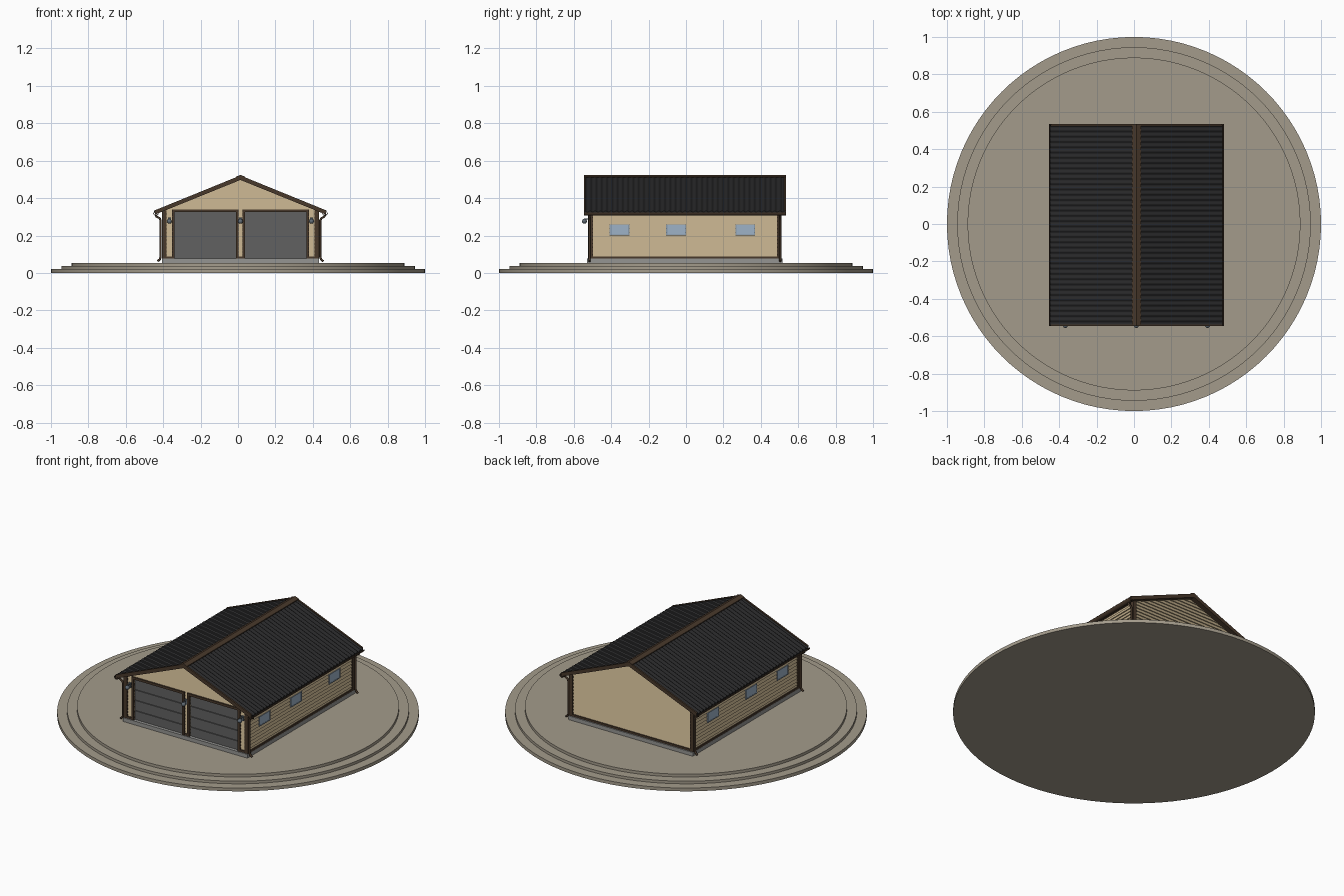
import bpy, bmesh, math
from mathutils import Vector

if "Cube" in bpy.data.objects:
    bpy.data.objects.remove(bpy.data.objects["Cube"])

XC, YC = 0.013, -0.006         # house centre
HW, HL = 0.41, 0.505           # half width / half length of the walls
SLOPE, RIDGE = 0.405, 0.517    # roof pitch and ridge height
EAVE, RL = 0.455, 0.54         # roof half width / half length


def mat(name, r, g, b):
    m = bpy.data.materials.new(name)
    m.diffuse_color = (r, g, b, 1)
    m.use_nodes = True
    m.node_tree.nodes["Principled BSDF"].inputs["Base Color"].default_value = m.diffuse_color
    return m


STONE = mat("stone", .37, .33, .26)
CONCRETE = mat("concrete", .3, .3, .29)
SIDING = mat("siding", .52, .41, .25)
BROWN = mat("brown_trim", .065, .04, .024)
ROOF = mat("roof_metal", .02, .02, .021)
DOOR = mat("door_grey", .12, .12, .12)
GLASS = mat("glass", .34, .45, .57)
FRAME = mat("window_frame", .25, .32, .4)
LAMP = mat("lamp_metal", .12, .15, .18)


def finish(name, bm, m, house=True):
    bmesh.ops.recalc_face_normals(bm, faces=bm.faces[:])
    me = bpy.data.meshes.new(name)
    bm.to_mesh(me)
    bm.free()
    ob = bpy.data.objects.new(name, me)
    bpy.context.collection.objects.link(ob)
    me.materials.append(m)
    if house:
        ob.location = (XC, YC, 0)
    return ob


def loft(bm, a, b):
    """Solid between two matching outlines."""
    va = [bm.verts.new(p) for p in a]
    vb = [bm.verts.new(p) for p in b]
    n = len(va)
    bm.faces.new(va)
    bm.faces.new(vb[::-1])
    for i in range(n):
        bm.faces.new((va[i], vb[i], vb[(i + 1) % n], va[(i + 1) % n]))


def prism(bm, prof, y0, y1):
    """Extrude an xz outline along y."""
    loft(bm, [(x, y0, z) for x, z in prof], [(x, y1, z) for x, z in prof])


def box(bm, x0, x1, y0, y1, z0, z1):
    prism(bm, [(x0, z0), (x1, z0), (x1, z1), (x0, z1)], y0, y1)


def shade(ob):
    bpy.ops.object.select_all(action='DESELECT')
    ob.select_set(True)
    bpy.context.view_layer.objects.active = ob
    bpy.ops.object.shade_smooth_by_angle(angle=math.radians(40))


def top_z(u):
    return RIDGE - SLOPE * abs(u)


# Stepped round base
for i, (r, z0, z1) in enumerate([(1, 0, .02), (.945, .02, .036), (.89, .036, .053)]):
    bm = bmesh.new()
    bmesh.ops.create_cone(bm, cap_ends=True, segments=96, radius1=r, radius2=r, depth=z1 - z0)
    bmesh.ops.translate(bm, verts=bm.verts[:], vec=(0, 0, (z0 + z1) / 2))
    shade(finish(f"base_step_{i + 1}", bm, STONE, False))

# Foundation slab
bm = bmesh.new()
box(bm, -.42, .42, -.522, .522, .053, .076)
finish("foundation", bm, CONCRETE)

# Wall core
bm = bmesh.new()
zc = top_z(HW) - .015
prism(bm, [(-HW + .006, .076), (HW - .006, .076), (HW - .006, zc), (0, RIDGE - .015),
           (-HW + .006, zc)], -HL + .02, HL - .004)
finish("wall_core", bm, SIDING)

# Lapped siding boards on all four walls
bm = bmesh.new()
PITCH, LIP = .02, .006
doors_top, d0, d1 = .325, .024, .352


def half_at(z):
    return max(0.002, min(HW, (RIDGE - .015 - z) / SLOPE))


def gable_board(s, a0, b0, a1, b1, z0, z1):
    yi, yo = s * (HL - .03), s * HL
    loft(bm, [(a0, yi, z0), (b0, yi, z0), (b0, yo + s * LIP, z0), (a0, yo + s * LIP, z0)],
         [(a1, yi, z1), (b1, yi, z1), (b1, yo, z1), (a1, yo, z1)])


z = .08
while z < RIDGE - .02:
    z1 = min(z + PITCH, RIDGE - .016)
    w0, w1 = half_at(z), half_at(z1)
    gable_board(1, -w0, w0, -w1, w1, z, z1)
    if z < doors_top - .001:
        for a, b in ((-HW, -d1), (-d0, d0), (d1, HW)):
            gable_board(-1, a, b, a, b, z, z1)
    else:
        gable_board(-1, -w0, w0, -w1, w1, z, z1)
    if z1 < .335:
        for s in (-1, 1):
            prism(bm, [(s * (HW - .02), z), (s * (HW + LIP), z), (s * HW, z1),
                       (s * (HW - .02), z1)], -HL, HL)
    z += PITCH
finish("siding_boards", bm, SIDING)

# Corner posts and base trim
bm = bmesh.new()
for sx in (-1, 1):
    for sy in (-1, 1):
        x0, x1 = sorted((sx * .396, sx * .42))
        y0, y1 = sorted((sy * .492, sy * .516))
        box(bm, x0, x1, y0, y1, .076, .335)
    x0, x1 = sorted((sx * .40, sx * .419))
    box(bm, x0, x1, -.514, .514, .076, .088)
box(bm, -.419, .419, .49, .515, .076, .088)
for a, b in ((-.419, -d1), (-d0, d0), (d1, .419)):
    box(bm, a, b, -.515, -.49, .076, .088)
finish("corner_posts_and_base_trim", bm, BROWN)

# Garage doors: four sections with grooves, and their frames
for s, side in ((-1, "left"), (1, "right")):
    x0, x1 = sorted((s * d0, s * d1))
    bm = bmesh.new()
    h = (doors_top - .07) / 4
    for i in range(4):
        box(bm, x0, x1, -.503, -.485, .07 + i * h, .07 + (i + 1) * h - .005)
    box(bm, x0, x1, -.497, -.48, .07, doors_top)
    finish(f"garage_door_{side}", bm, DOOR)
    bm = bmesh.new()
    box(bm, x0 - .014, x0, -.518, -.485, .076, doors_top + .014)
    box(bm, x1, x1 + .014, -.518, -.485, .076, doors_top + .014)
    box(bm, x0, x1, -.518, -.485, doors_top, doors_top + .014)
    finish(f"door_frame_{side}", bm, BROWN)

# Side windows
bf, bg = bmesh.new(), bmesh.new()
for s in (-1, 1):
    for yc in (-.35, -.047, .323):
        x0, x1 = sorted((s * .40, s * .419))
        y0, y1 = yc - .053, yc + .053
        for q in ((y0, y0 + .006, .2, .26), (y1 - .006, y1, .2, .26),
                  (y0, y1, .2, .205), (y0, y1, .255, .26)):
            box(bf, x0, x1, *q)
        x0, x1 = sorted((s * .40, s * .4175))
        box(bg, x0, x1, y0 + .005, y1 - .005, .204, .256)
finish("window_frames", bf, FRAME)
finish("window_panes", bg, GLASS)

# Roof boards beneath the metal sheets
bm = bmesh.new()
prism(bm, [(-EAVE, top_z(EAVE) - .008), (0, RIDGE - .008), (EAVE, top_z(EAVE) - .008),
           (EAVE, top_z(EAVE) - .018), (0, RIDGE - .018), (-EAVE, top_z(EAVE) - .018)],
      -RL + .004, RL - .004)
finish("roof_boards", bm, BROWN)

# Corrugated roof sheets
WAVES, STEP = 38, 8
for s, side in ((-1, "left"), (1, "right")):
    bm = bmesh.new()
    prev = None
    for i in range(WAVES * STEP + 1):
        y = -RL + .004 + (2 * RL - .008) * i / (WAVES * STEP)
        dz = .004 * math.cos(2 * math.pi * i / STEP) - .002
        e = EAVE + .006
        row = [bm.verts.new((0, y, RIDGE + dz)), bm.verts.new((s * e, y, top_z(e) + dz)),
               bm.verts.new((s * e, y, top_z(e) - .009)), bm.verts.new((0, y, RIDGE - .009))]
        if prev:
            for k in range(4):
                bm.faces.new((prev[k], row[k], row[(k + 1) % 4], prev[(k + 1) % 4]))
        else:
            bm.faces.new(row)
        prev = row
    bm.faces.new(prev)
    shade(finish(f"roof_sheet_{side}", bm, ROOF))

# Ridge cap and barge boards
bm = bmesh.new()
c = .024
prism(bm, [(-c, top_z(c) + .002), (0, RIDGE + .002), (c, top_z(c) + .002),
           (c, top_z(c) + .007), (0, RIDGE + .007), (-c, top_z(c) + .007)], -RL, RL)
finish("ridge_cap", bm, BROWN)
bm = bmesh.new()
e = EAVE + .003
for y0 in (-RL, RL - .01):
    prism(bm, [(-e, top_z(e) + .003), (0, RIDGE + .004), (e, top_z(e) + .003),
               (e, top_z(e) - .02), (0, RIDGE - .02), (-e, top_z(e) - .02)], y0, y0 + .01)
finish("barge_boards", bm, BROWN)

# Half-round gutters
for s, side in ((-1, "left"), (1, "right")):
    bm = bmesh.new()
    arc = [math.pi + math.pi * i / 8 for i in range(9)]
    prof = [(s * .452 + .016 * math.cos(a), .324 + .018 * math.sin(a)) for a in arc]
    prof += [(s * .452 + .013 * math.cos(a), .324 + .015 * math.sin(a)) for a in arc[::-1]]
    prism(bm, prof, -RL, RL)
    shade(finish(f"gutter_{side}", bm, BROWN))

# Downpipes at the four corners
for sx in (-1, 1):
    for sy in (-1, 1):
        cu = bpy.data.curves.new("downpipe", 'CURVE')
        cu.dimensions = '3D'
        cu.bevel_depth, cu.bevel_resolution, cu.use_fill_caps = .006, 2, True
        pts = [(.452, .312), (.45, .302), (.432, .292), (.427, .28), (.427, .085),
               (.43, .074), (.443, .062)]
        sp = cu.splines.new('POLY')
        sp.points.add(len(pts) - 1)
        for p, (x, z) in zip(sp.points, pts):
            p.co = (sx * x, sy * .51, z, 1)
        cu.materials.append(BROWN)
        ob = bpy.data.objects.new("downpipe", cu)
        ob.location = (XC, YC, 0)
        bpy.context.collection.objects.link(ob)

# Wall lamps beside the doors
for i, x in enumerate((-.38, 0, .38)):
    bm = bmesh.new()
    box(bm, x - .008, x + .008, -.516, -.505, .268, .296)
    box(bm, x - .003, x + .003, -.54, -.512, .286, .292)
    r = bmesh.ops.create_uvsphere(bm, u_segments=16, v_segments=10, radius=.013)
    bmesh.ops.translate(bm, verts=r["verts"], vec=Vector((x, -.537, .276)))
    shade(finish(f"wall_lamp_{i + 1}", bm, LAMP))
